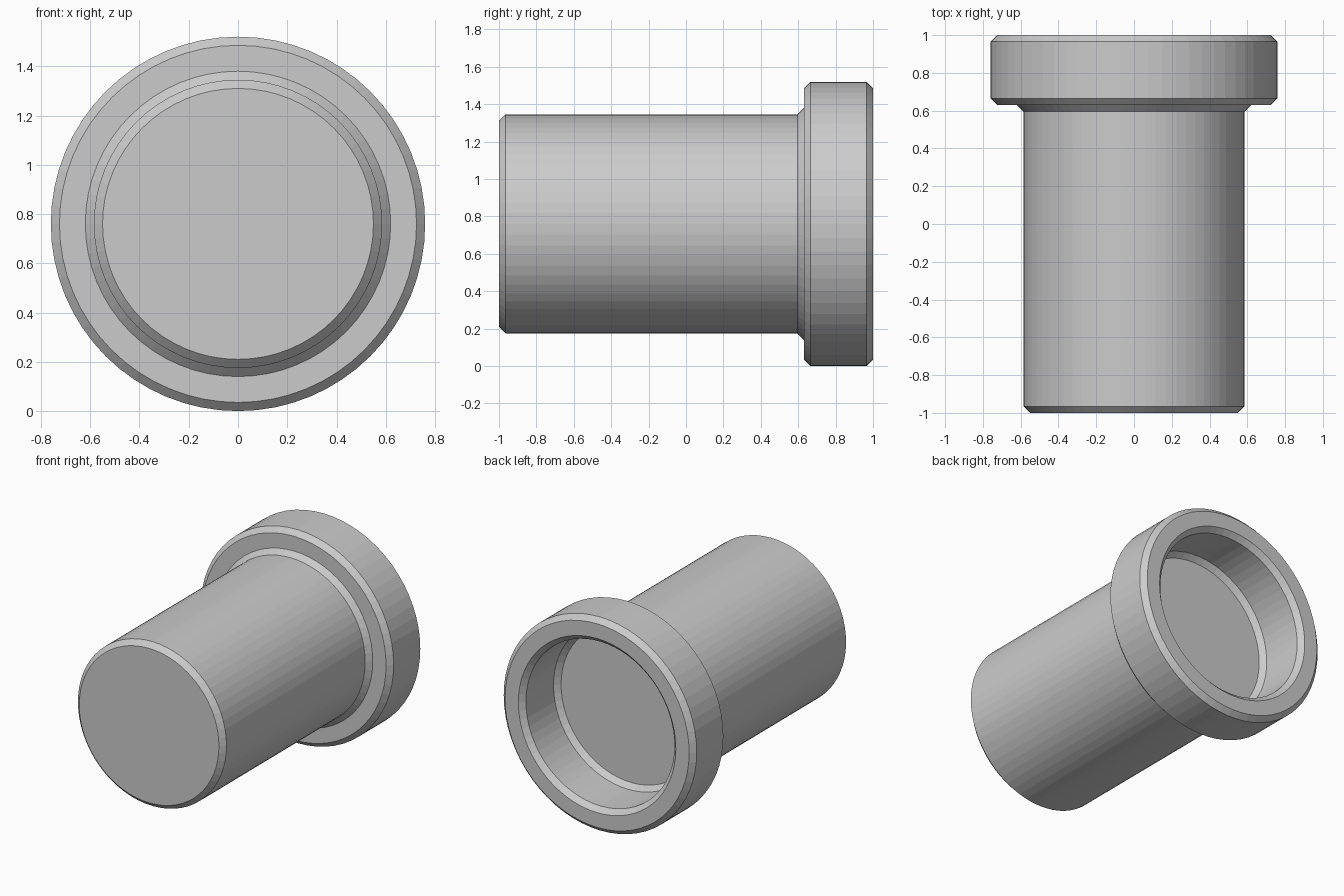
import bpy
import bmesh
import math
from mathutils import Matrix, Vector

default = bpy.data.objects.get("Cube")
if default:
    bpy.data.objects.remove(default, do_unlink=True)

# Material
grey = bpy.data.materials.new("plain grey")
colour = (0.6, 0.6, 0.6, 1.0)
grey.use_nodes = True
grey.diffuse_color = colour
grey.node_tree.nodes["Principled BSDF"].inputs["Base Color"].default_value = colour


def lathe(name, profile, centre_z, sides=64):
    """Turn a (radius, y) profile about the y axis, capping both open ends."""
    bm = bmesh.new()
    rings = []
    for radius, y in profile:
        ring = []
        for i in range(sides):
            a = math.tau * i / sides
            ring.append(bm.verts.new((radius * math.sin(a), y, radius * math.cos(a))))
        rings.append(ring)
    for a, b in zip(rings, rings[1:]):
        for i in range(sides):
            j = (i + 1) % sides
            bm.faces.new((a[i], a[j], b[j], b[i]))
    bm.faces.new(rings[0])
    bm.faces.new(rings[-1])
    bmesh.ops.recalc_face_normals(bm, faces=bm.faces)
    bmesh.ops.transform(bm, matrix=Matrix.Translation(Vector((0, 0, centre_z))), verts=bm.verts)
    mesh = bpy.data.meshes.new(name)
    bm.to_mesh(mesh)
    bm.free()
    mesh.materials.append(grey)
    obj = bpy.data.objects.new(name, mesh)
    bpy.context.collection.objects.link(obj)
    return obj


CHAMFER = 0.035
STEM, RIM = 0.585, 0.76
RIM_FRONT, SOCKET_FLOOR = 0.63, 0.62

profile = [
    # Closed stem with a chamfered front end
    (STEM - CHAMFER, -1), (STEM, CHAMFER - 1),
    # Shoulder and collar
    (STEM, RIM_FRONT - CHAMFER), (STEM + CHAMFER, RIM_FRONT),
    (RIM - CHAMFER, RIM_FRONT), (RIM, RIM_FRONT + CHAMFER),
    (RIM, 1 - CHAMFER), (RIM - CHAMFER, 1),
    # Socket in the back
    (STEM + CHAMFER, 1), (STEM, 1 - CHAMFER),
    (STEM, SOCKET_FLOOR + CHAMFER), (STEM - CHAMFER, SOCKET_FLOOR),
]
lathe("collared_plug", profile, RIM)
